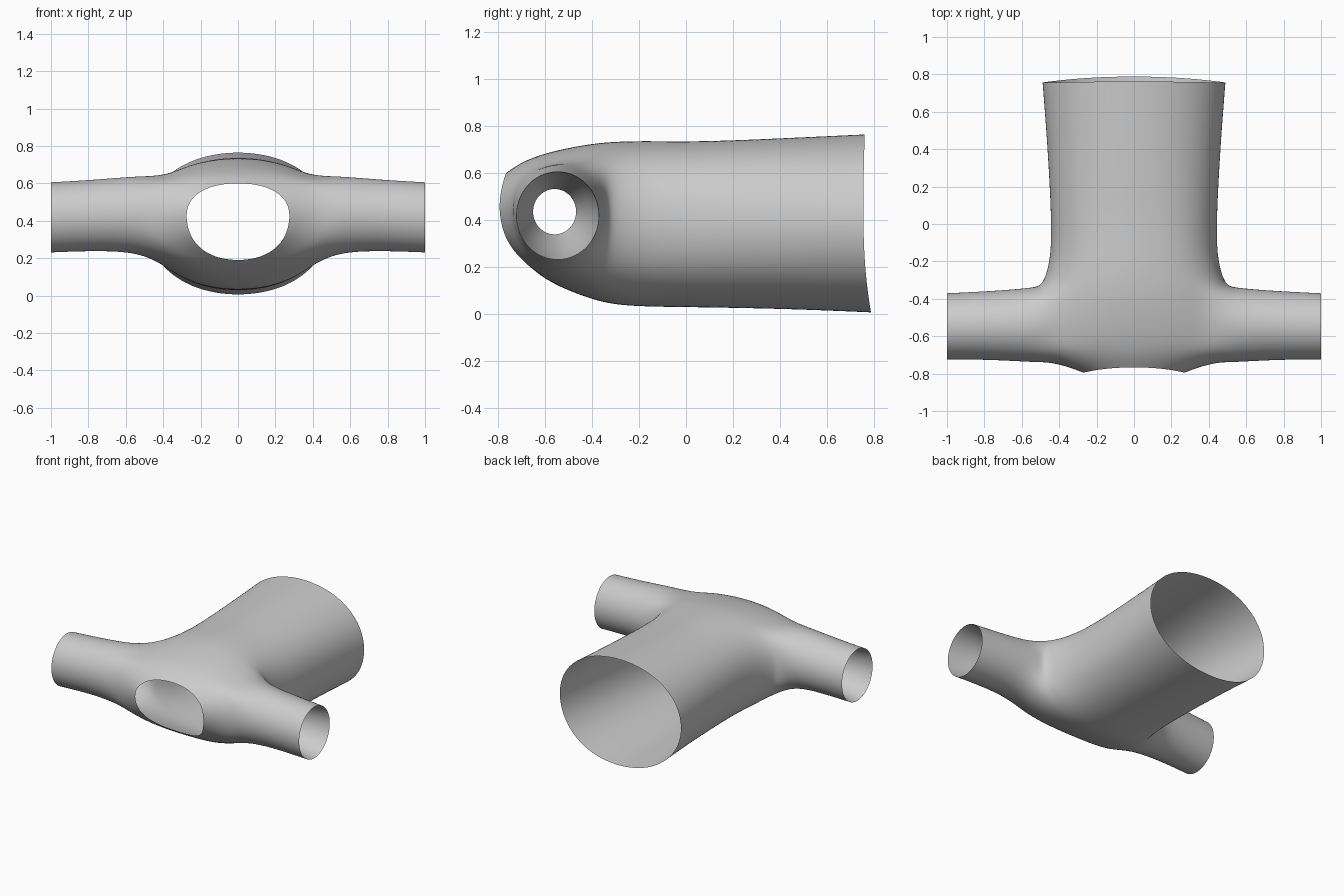
import bpy, bmesh
from math import sin, cos, radians, copysign

if "Cube" in bpy.data.objects:
    bpy.data.objects.remove(bpy.data.objects["Cube"])

N = 16
GROW = 1.022   # offsets the shrinkage of subdivision


def spow(v, e):
    return copysign(abs(v) ** e, v) if abs(v) > 1e-6 else 0.0


def body_ring(bm, yt, ys, yb, w, zt, zb, zc, e):
    ring = []
    for k in range(N):
        a = radians(360 / N * k)
        c, s = spow(cos(a), e), spow(sin(a), e)
        y_end, z_end = (yt, zt) if s >= 0 else (yb, zb)
        y = ys + (y_end - ys) * sin(a) ** 2
        z = zc + (z_end - zc) * abs(s) * GROW
        ring.append(bm.verts.new((w * c * GROW, y, z)))
    return ring


def sleeve_ring(bm, side, x, yc, zc, ry, rz):
    ring = []
    for i in range(N):
        a = radians(-45 + 360 / N * i)
        ring.append(bm.verts.new((side * x, yc + ry * GROW * cos(a),
                                  zc + rz * GROW * sin(a))))
    return ring


def loft(bm, rings, skip=lambda r, k: False):
    for r in range(len(rings) - 1):
        a, b = rings[r], rings[r + 1]
        for k in range(N):
            if not skip(r, k):
                n = (k + 1) % N
                bm.faces.new((a[k], a[n], b[n], b[k]))


def finish(bm, name):
    loose = [v for v in bm.verts if not v.link_faces]
    bmesh.ops.delete(bm, geom=loose, context='VERTS')
    bmesh.ops.recalc_face_normals(bm, faces=bm.faces)
    for f in bm.faces:
        f.smooth = True
    me = bpy.data.meshes.new(name)
    bm.to_mesh(me)
    bm.free()
    ob = bpy.data.objects.new(name, me)
    bpy.context.collection.objects.link(ob)
    sub = ob.modifiers.new("smooth", 'SUBSURF')
    sub.levels = sub.render_levels = 3


# Body rings from hem to neck: y top/side/bottom, half width, z top/bottom/middle, squareness
PROFILE = [
    (.762, .755, .790, .49, .765, .005, .39, .95),
    (.45, .45, .45, .465, .75, .02, .39, .92),
    (.05, .05, .05, .442, .732, .028, .385, .88),
    (-.18, -.18, -.18, .442, .737, .03, .385, .86),
    (-.33, -.325, -.31, .485, .732, .04, .40, .85),
    (-.41, -.43, -.39, .50, .722, .06, .40, .85),
    (-.48, -.53, -.46, .51, .71, .085, .41, .85),
    (-.55, -.63, -.52, .50, .695, .11, .41, .85),
    (-.62, -.745, -.575, .46, .675, .14, .42, .85),
    (-.70, -.765, -.615, .36, .645, .165, .43, .88),
    (-.765, -.797, -.645, .275, .60, .19, .43, .9),
]
bm = bmesh.new()
rings = [body_ring(bm, *p) for p in PROFILE]


# Armholes: side patches between rings 4 and 8 stay open
def armhole(r, k):
    return 4 <= r < 8 and (k in (14, 15, 0, 1) or 6 <= k < 10)


loft(bm, rings, armhole)

# Sleeves grown from the armhole edges
CUFF = (1.0, -.547, .418, .177, .188)
for side in (1, -1):
    def at(r, k):
        return rings[r][(k if side > 0 else 8 - k) % N]
    edge = [at(4, k) for k in range(-2, 3)] + [at(r, 2) for r in (5, 6, 7)]
    edge += [at(8, k) for k in range(2, -3, -1)] + [at(r, -2) for r in (7, 6, 5)]
    loft(bm, [edge,
              sleeve_ring(bm, side, .53, -.54, .435, .20, .205),
              sleeve_ring(bm, side, .75, -.542, .43, .184, .19),
              sleeve_ring(bm, side, *CUFF)])
finish(bm, "shirt_body")

# Tapering linings inside the sleeves
for side, name in ((1, "right_sleeve_lining"), (-1, "left_sleeve_lining")):
    bm = bmesh.new()
    loft(bm, [sleeve_ring(bm, side, *CUFF),
              sleeve_ring(bm, side, .85, -.55, .425, .155, .165),
              sleeve_ring(bm, side, .6, -.56, .435, .092, .097)])
    finish(bm, name)
